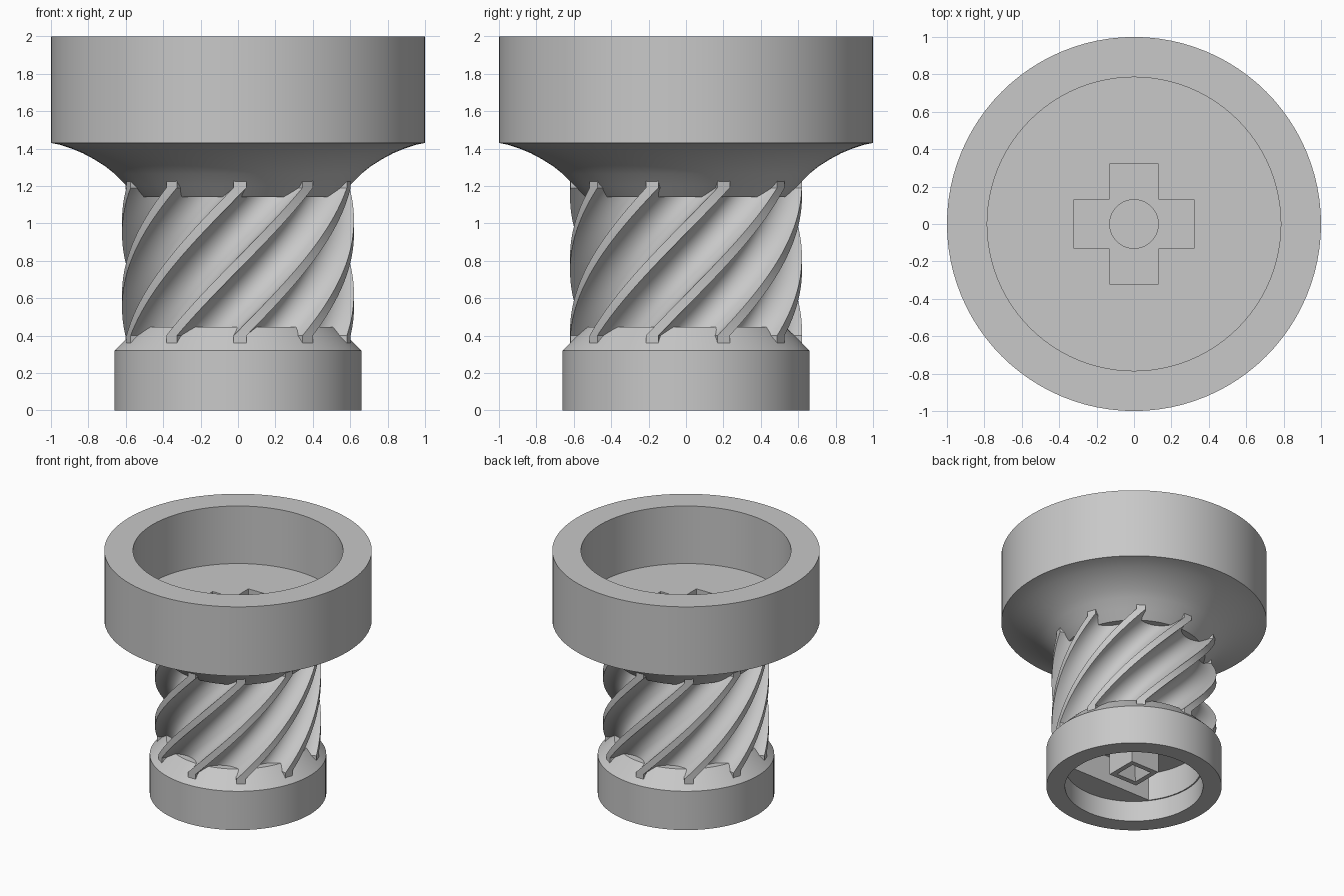
import bpy, bmesh, math
from math import cos, sin, pi, radians

cube = bpy.data.objects.get("Cube")
if cube:
    bpy.data.objects.remove(cube, do_unlink=True)

grey = bpy.data.materials.new("plain_grey")
grey.use_nodes = True
GREY = (0.58, 0.58, 0.58, 1)
grey.diffuse_color = GREY
grey.node_tree.nodes["Principled BSDF"].inputs["Base Color"].default_value = GREY


def finish(name, bm):
    bmesh.ops.recalc_face_normals(bm, faces=bm.faces)
    mesh = bpy.data.meshes.new(name)
    bm.to_mesh(mesh)
    bm.free()
    mesh.materials.append(grey)
    obj = bpy.data.objects.new(name, mesh)
    bpy.context.collection.objects.link(obj)
    return obj


def stack(name, rings):
    """Solid skinned through equal-length closed rings of points."""
    bm = bmesh.new()
    loops = [[bm.verts.new(p) for p in ring] for ring in rings]
    n = len(rings[0])
    for a, b in zip(loops, loops[1:]):
        for i in range(n):
            j = (i + 1) % n
            bm.faces.new((a[i], a[j], b[j], b[i]))
    bm.faces.new(loops[0])
    bm.faces.new(loops[-1])
    return finish(name, bm)


def circle(r, z, n=96):
    return [(r * cos(2 * pi * i / n), r * sin(2 * pi * i / n), z) for i in range(n)]


def lathe(name, profile):
    return stack(name, [circle(r, z) for r, z in profile])


def prism(name, outline, z0, z1):
    return stack(name, [[(x, y, z) for x, y in outline] for z in (z0, z1)])


def cut(obj, cutter):
    mod = obj.modifiers.new("cut", "BOOLEAN")
    mod.operation = "DIFFERENCE"
    mod.solver = "EXACT"
    mod.object = cutter
    bpy.context.view_layer.objects.active = obj
    bpy.ops.object.modifier_apply(modifier=mod.name)


# Wide upper cup with a trumpet-shaped underside
cup = lathe("upper_cup", [
    (0.535, 1.14), (0.60, 1.205), (0.66, 1.265), (0.71, 1.305), (0.77, 1.343),
    (0.83, 1.375), (0.89, 1.40), (0.95, 1.42), (1, 1.43), (1, 2),
    (0.785, 2), (0.785, 1.525)])

# Base collar with a bevelled shoulder and a round recess below
base = lathe("base_collar", [
    (0.52, 0.17), (0.52, 0), (0.66, 0), (0.66, 0.32), (0.535, 0.445)])

# Helical gear: rounded flutes between narrow teeth, short straight tooth ends
TEETH, TIP, PITCH = 10, radians(3.2), radians(36)
section = []
for tooth in range(TEETH):
    centre = tooth * PITCH + radians(-89)
    section += [(centre - TIP, 0.62), (centre + TIP, 0.62)]
    for k in range(15):
        t = -cos(pi * k / 14)
        angle = centre + PITCH / 2 + t * (PITCH / 2 - TIP)
        section.append((angle, 0.60 - 0.12 * math.sqrt(max(0, 1 - t * t))))
LEVELS, TWIST = 48, 2 * PITCH
stations = [(0.36, 0)]
stations += [(0.40 + 0.79 * i / LEVELS, TWIST * i / LEVELS) for i in range(LEVELS + 1)]
stations.append((1.23, TWIST))
gear = stack("helical_gear", [
    [(r * cos(a + turn), r * sin(a + turn), z) for a, r in section]
    for z, turn in stations])

# Cross socket and round pilot hole in the cup floor
A, B = 0.13, 0.322
quarter = [(B, -A), (B, A), (A, A)]
cross = []
for q in range(4):
    c, s = round(cos(q * pi / 2)), round(sin(q * pi / 2))
    cross += [(x * c - y * s, x * s + y * c) for x, y in quarter]
cross_cutter = prism("cross_cutter", cross, 1.33, 1.6)
pilot_cutter = lathe("pilot_cutter", [(0.13, 1.25), (0.13, 1.4)])
cut(cup, cross_cutter)
cut(cup, pilot_cutter)

# Flat-sided slot above the base recess
edge = math.asin(0.31 / 0.51)
side = [-edge + 2 * edge * i / 24 for i in range(25)]
slot = [(0.51 * cos(a), 0.51 * sin(a)) for a in side]
slot += [(-x, -y) for x, y in slot]
slot_cutter = prism("slot_cutter", slot, 0.1, 0.4)
cut(base, slot_cutter)
cut(gear, slot_cutter)


# Square drive hub inside the slot, with a tapered pit
def square(h, z):
    return [(h, h, z), (-h, h, z), (-h, -h, z), (h, -h, z)]


hub = stack("drive_hub", [square(0.13, 0.42), square(0.13, 0.115),
                          square(0.09, 0.115), square(0.03, 0.25)])

for helper in (cross_cutter, pilot_cutter, slot_cutter):
    bpy.data.objects.remove(helper, do_unlink=True)

# Smooth curved walls, keep sharp edges
bpy.ops.object.select_all(action="DESELECT")
for obj in (cup, base, gear, hub):
    obj.select_set(True)
bpy.context.view_layer.objects.active = cup
bpy.ops.object.shade_smooth_by_angle(angle=radians(28))
